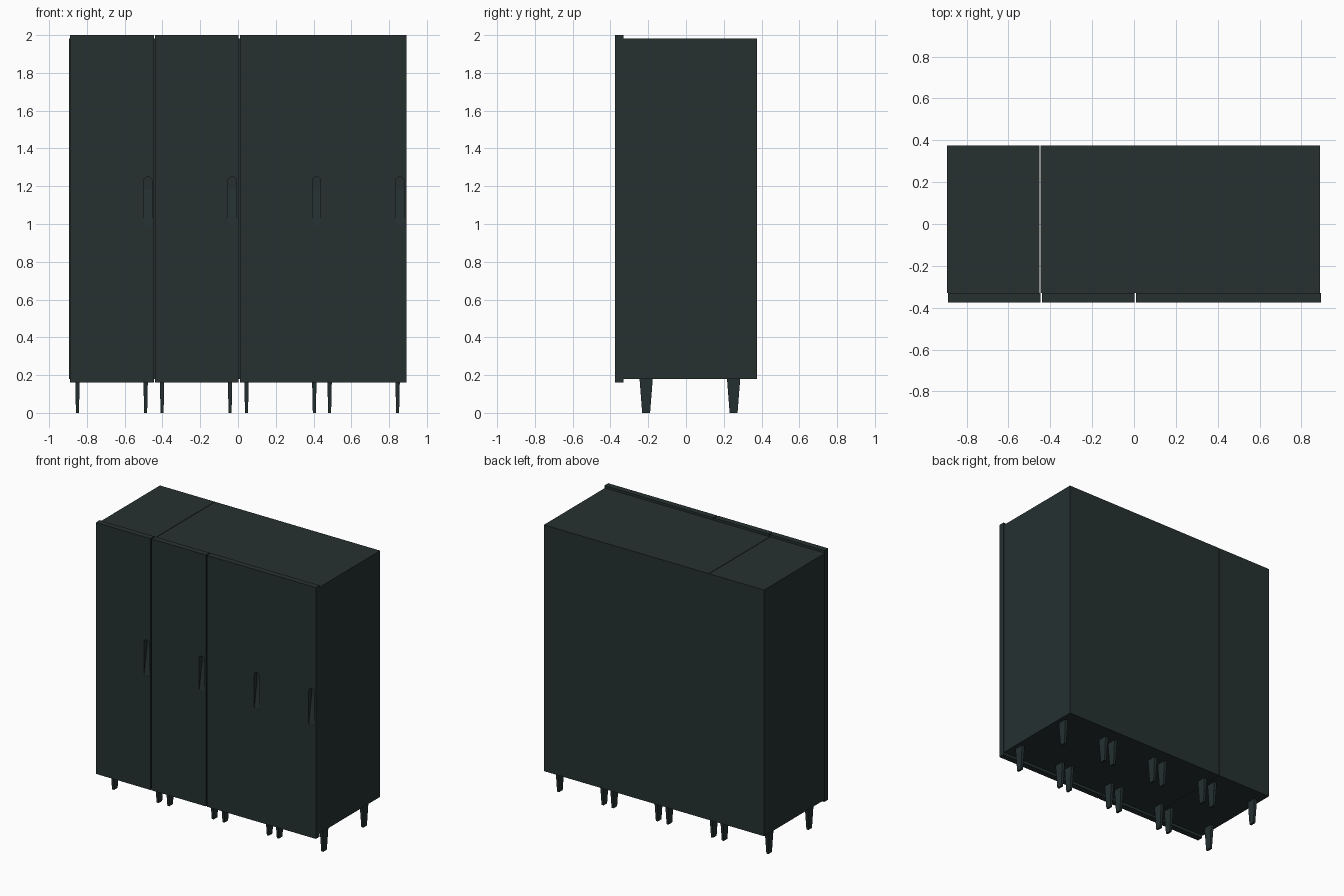
import bpy, bmesh, math

if "Cube" in bpy.data.objects:
    bpy.data.objects.remove(bpy.data.objects["Cube"])

mat = bpy.data.materials.new("dark slate green")
mat.diffuse_color = (0.019, 0.030, 0.030, 1)
mat.use_nodes = True
mat.node_tree.nodes["Principled BSDF"].inputs["Base Color"].default_value = mat.diffuse_color

FRONT, SEAM, BACK = -0.375, -0.331, 0.375


def make(name, verts, faces):
    me = bpy.data.meshes.new(name)
    me.from_pydata(verts, [], faces)
    bm = bmesh.new()
    bm.from_mesh(me)
    bmesh.ops.recalc_face_normals(bm, faces=bm.faces)
    bm.to_mesh(me)
    bm.free()
    me.materials.append(mat)
    ob = bpy.data.objects.new(name, me)
    bpy.context.collection.objects.link(ob)
    return ob


def block(name, bottom, top):
    """Box or taper between two (x0, x1, y0, y1, z) rectangles."""
    verts = []
    for x0, x1, y0, y1, z in (bottom, top):
        verts += [(x0, y0, z), (x1, y0, z), (x1, y1, z), (x0, y1, z)]
    faces = [(0, 1, 2, 3), (4, 5, 6, 7)]
    faces += [(i, (i + 1) % 4, (i + 1) % 4 + 4, i + 4) for i in range(4)]
    return make(name, verts, faces)


def grip_cutter(cx):
    """Round-topped pocket whose floor slopes out to the door face at the bottom."""
    r, z0, z1, z2, depth = 0.022, 0.99, 1.185, 1.228, 0.034
    outline = [(cx - r, z0), (cx + r, z0), (cx + r, z1)]
    outline += [(cx + r * math.cos(a), z2 + r * math.sin(a))
                for a in (math.pi * i / 10 for i in range(11))]
    outline += [(cx - r, z1)]
    n = len(outline)
    verts = [(x, FRONT - 0.01, z) for x, z in outline]
    verts += [(x, FRONT + (0.001 if z == z0 else depth), z) for x, z in outline]
    faces = [tuple(range(n)),
             (n, n + 1, n + 2, 2 * n - 1),        # sloping floor
             tuple(range(n + 2, 2 * n))]          # upright back
    faces += [(i, (i + 1) % n, (i + 1) % n + n, i + n) for i in range(n)]
    return make("grip_cutter", verts, faces)


# cabinet bodies: a separate left one, then three that touch
bodies = [(-0.895, -0.4505), (-0.447, -0.002), (-0.002, 0.443), (0.443, 0.8885)]
doors = [(-0.889, -0.446), (-0.439, 0.003), (0.010, 0.4505), (0.4505, 0.893)]
grips = [-0.477, -0.031, 0.416, 0.857]
legs = [(-0.850, -0.489), (-0.402, -0.042), (0.045, 0.404), (0.485, 0.845)]

for i in range(4):
    a, b = bodies[i]
    block(f"cabinet_body_{i+1}", (a, b, SEAM, BACK, 0.18), (a, b, SEAM, BACK, 1.983))

    # door with carved grip
    a, b = doors[i]
    door = block(f"door_{i+1}", (a, b, FRONT, SEAM, 0.16), (a, b, FRONT, SEAM, 2.0))
    cutter = grip_cutter(grips[i])
    mod = door.modifiers.new("grip", 'BOOLEAN')
    mod.operation = 'DIFFERENCE'
    mod.solver = 'EXACT'
    mod.object = cutter
    bpy.context.view_layer.objects.active = door
    bpy.ops.object.modifier_apply(modifier="grip")
    bpy.data.objects.remove(cutter)

    # tapered legs
    for side, x in zip(("left", "right"), legs[i]):
        for end, y in (("front", -0.211), ("back", 0.252)):
            block(f"{end}_{side}_leg_{i+1}",
                  (x - 0.008, x + 0.008, y - 0.021, y + 0.021, 0),
                  (x - 0.012, x + 0.012, y - 0.035, y + 0.035, 0.18))
